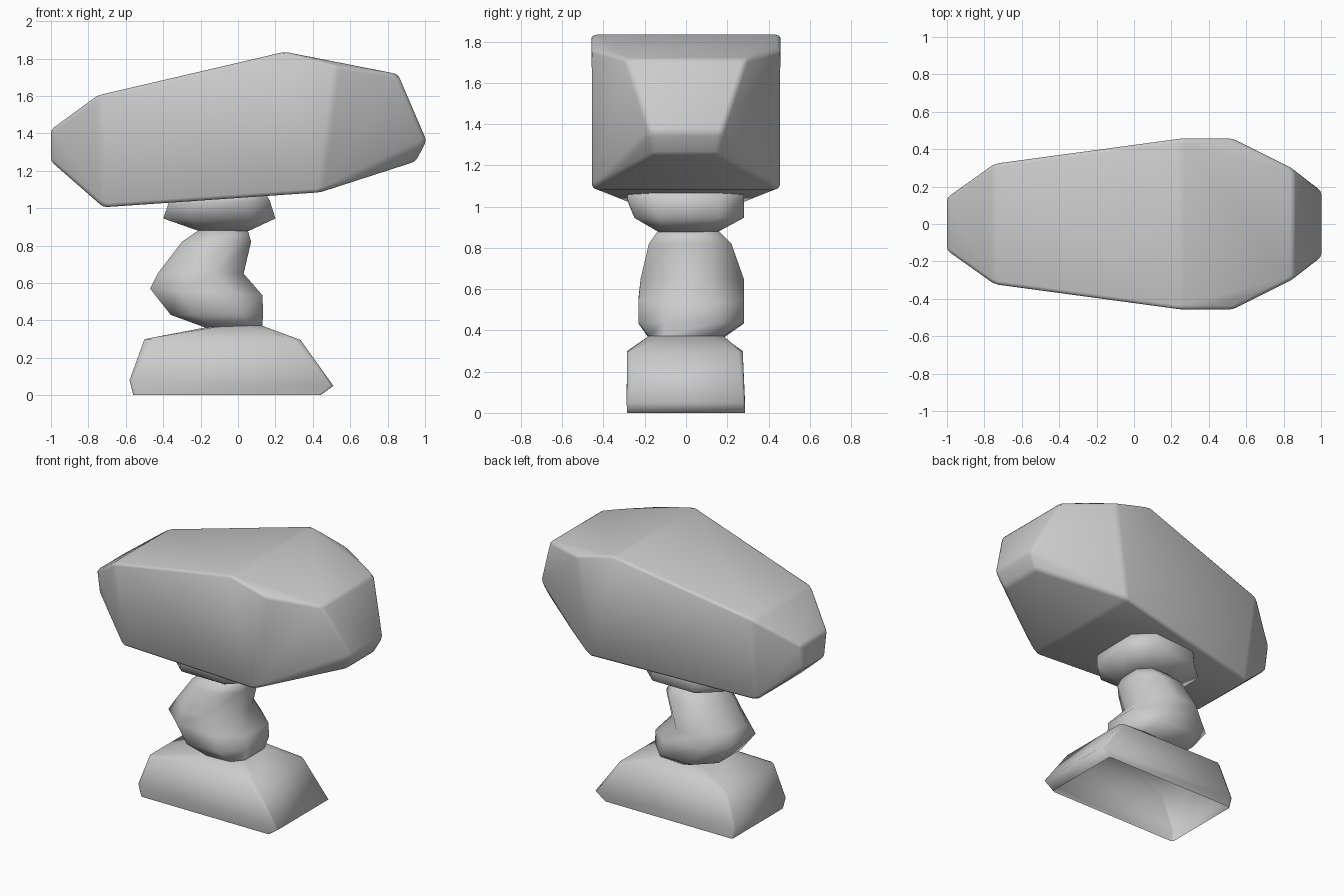
import bpy
import bmesh
import math

cube = bpy.data.objects.get("Cube")
if cube:
    bpy.data.objects.remove(cube, do_unlink=True)

stone = bpy.data.materials.new("plain_grey")
stone.use_nodes = True
GREY = (0.6, 0.6, 0.6, 1.0)
stone.diffuse_color = GREY
stone.node_tree.nodes["Principled BSDF"].inputs["Base Color"].default_value = GREY


def finish(name, bm, angle, bevel=0.0):
    """Turn a bmesh into a smooth shaded object with optional soft edges."""
    bmesh.ops.recalc_face_normals(bm, faces=bm.faces)
    mesh = bpy.data.meshes.new(name)
    bm.to_mesh(mesh)
    bm.free()
    mesh.materials.append(stone)
    obj = bpy.data.objects.new(name, mesh)
    bpy.context.collection.objects.link(obj)
    if bevel:
        mod = obj.modifiers.new("soft_edges", "BEVEL")
        mod.width = bevel
        mod.segments = 2
        mod.limit_method = "ANGLE"
        mod.angle_limit = math.radians(12)
    bpy.ops.object.select_all(action="DESELECT")
    obj.select_set(True)
    bpy.context.view_layer.objects.active = obj
    bpy.ops.object.shade_smooth_by_angle(angle=math.radians(angle))


def stack(name, rings, open_bottom=False):
    """Loft chamfered rectangles.

    ring = left x, left z, right x, right z, front y, back y, chamfer share
    """
    bm = bmesh.new()
    loops = []
    for xl, zl, xr, zr, yf, yb, cut in rings:
        inner = 1 - cut
        outline = [(1, -inner), (1, inner), (inner, 1), (-inner, 1),
                   (-1, inner), (-1, -inner), (-inner, -1), (inner, -1)]
        loop = []
        for u, v in outline:
            s, t = (u + 1) / 2, (v + 1) / 2
            loop.append(bm.verts.new((xl + (xr - xl) * s,
                                      yf + (yb - yf) * t,
                                      zl + (zr - zl) * s)))
        loops.append(loop)
    for low, high in zip(loops, loops[1:]):
        for i in range(len(low)):
            j = (i + 1) % len(low)
            bm.faces.new((low[i], low[j], high[j], high[i]))
    bm.faces.new(loops[-1])
    if not open_bottom:
        bm.faces.new(loops[0][::-1])
    finish(name, bm, 80)


# Large faceted head: mirrored corner points (x, half depth, z) wrapped in a hull
corners = [
    (-1.0, 0.145, 1.42), (-1.0, 0.115, 1.25),
    (-0.75, 0.322, 1.603), (-0.72, 0.255, 1.005),
    (0.25, 0.457, 1.836), (0.53, 0.457, 1.762), (0.44, 0.457, 1.085),
    (0.855, 0.295, 1.717), (1.008, 0.175, 1.36), (0.95, 0.155, 1.25),
]
bm = bmesh.new()
for x, y, z in corners:
    for side in (-1, 1):
        bm.verts.new((x, side * y, z))
bmesh.ops.convex_hull(bm, input=bm.verts)
bmesh.ops.dissolve_limit(bm, angle_limit=math.radians(4),
                         verts=bm.verts, edges=bm.edges)
finish("head_block", bm, 80, bevel=0.02)

# Wide slab foot, hollow underneath
stack("foot_slab", [
    (-0.56, 0.0, 0.44, 0.0, -0.285, 0.285, 0.03),
    (-0.58, 0.08, 0.51, 0.05, -0.288, 0.285, 0.03),
    (-0.50, 0.30, 0.335, 0.295, -0.285, 0.275, 0.08),
    (-0.16, 0.365, 0.12, 0.375, -0.18, 0.18, 0.4),
], open_bottom=True)

# Leaning bulged neck
stack("neck_boulder", [
    (-0.17, 0.36, 0.13, 0.372, -0.18, 0.18, 0.4),
    (-0.36, 0.43, 0.135, 0.44, -0.23, 0.28, 0.5),
    (-0.47, 0.57, 0.13, 0.535, -0.23, 0.28, 0.5),
    (-0.43, 0.65, 0.03, 0.65, -0.22, 0.28, 0.65),
    (-0.30, 0.82, 0.07, 0.82, -0.18, 0.22, 0.5),
    (-0.20, 0.89, 0.05, 0.89, -0.13, 0.15, 0.5),
])

# Flared collar carrying the head
stack("collar", [
    (-0.20, 0.875, 0.05, 0.875, -0.13, 0.15, 0.5),
    (-0.40, 0.945, 0.20, 0.945, -0.25, 0.28, 0.45),
    (-0.37, 1.03, 0.17, 1.04, -0.285, 0.28, 0.42),
    (-0.35, 1.06, 0.15, 1.075, -0.28, 0.28, 0.42),
])
